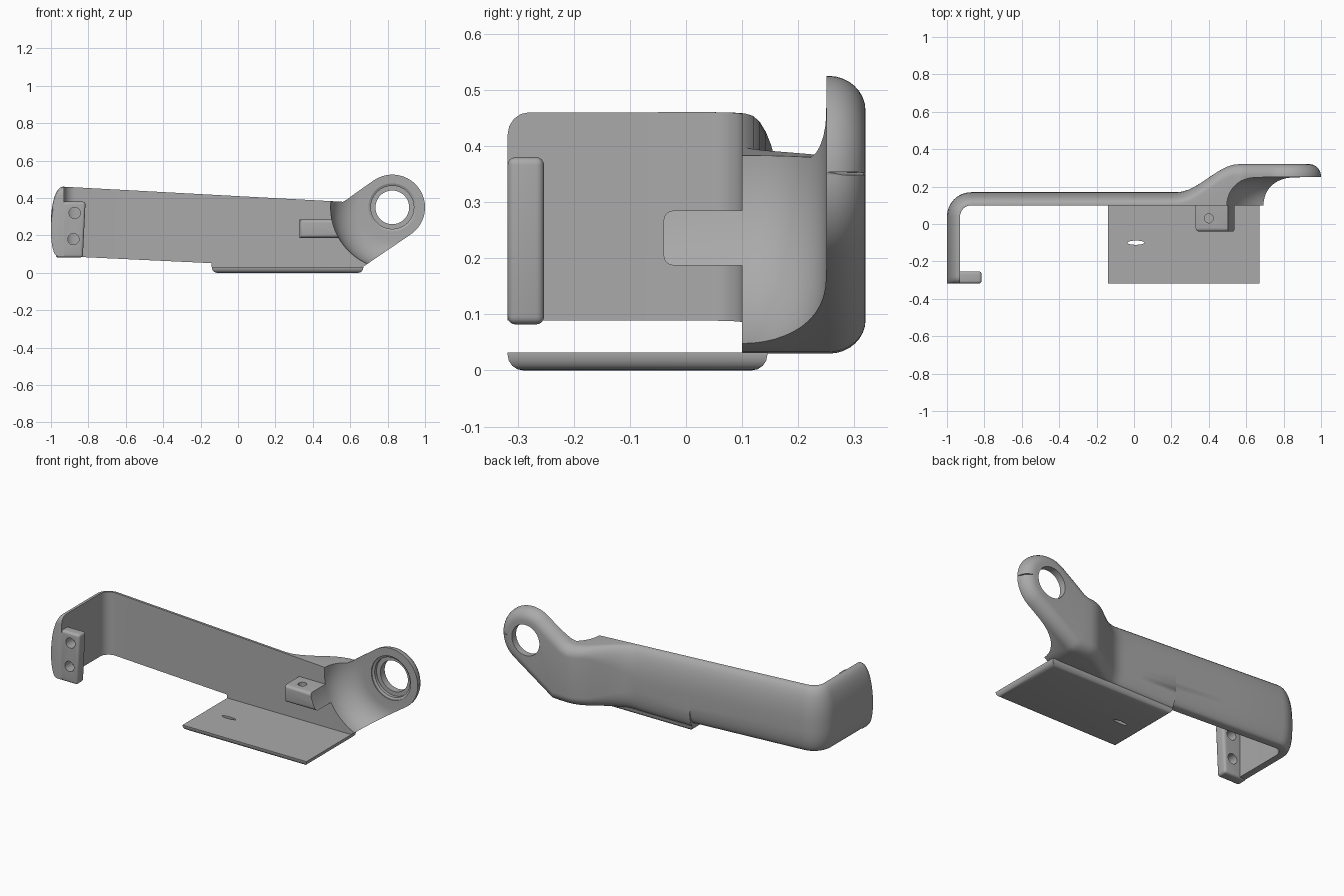
import bpy, bmesh, math
from mathutils import Vector, Matrix

if "Cube" in bpy.data.objects:
    bpy.data.objects.remove(bpy.data.objects["Cube"])

grey = bpy.data.materials.new("warm_grey_metal")
grey.diffuse_color = (0.40, 0.40, 0.40, 1)
grey.use_nodes = True
grey.node_tree.nodes["Principled BSDF"].inputs["Base Color"].default_value = grey.diffuse_color
RX, RZ, RR = 0.825, 0.35, 0.175      # eye ring centre and radius


def make(name, bm):
    bmesh.ops.remove_doubles(bm, verts=bm.verts, dist=1e-5)
    bmesh.ops.recalc_face_normals(bm, faces=bm.faces)
    me = bpy.data.meshes.new(name)
    bm.to_mesh(me)
    bm.free()
    ob = bpy.data.objects.new(name, me)
    bpy.context.collection.objects.link(ob)
    me.materials.append(grey)
    return ob


def box(name, lo, hi, bevel=0.0, pick=lambda e: True, seg=4):
    bm = bmesh.new()
    bmesh.ops.create_cube(bm, size=1)
    for v in bm.verts:
        v.co = [l + (c + 0.5) * (h - l) for c, l, h in zip(v.co, lo, hi)]
    if bevel:
        bmesh.ops.bevel(bm, geom=[e for e in bm.edges if pick(e)], offset=bevel,
                        segments=seg, profile=0.5, affect='EDGES')
    return make(name, bm)


def lathe_y(name, profile, x, z, n=64):
    """Solid turned about an axis parallel to y, from (radius, y) points."""
    bm = bmesh.new()
    rings = [[bm.verts.new((x + r * math.cos(2 * math.pi * i / n), y,
                            z + r * math.sin(2 * math.pi * i / n))) for i in range(n)]
             for r, y in profile]
    for a, b in zip(rings, rings[1:]):
        for i in range(n):
            bm.faces.new((a[i], a[(i + 1) % n], b[(i + 1) % n], b[i]))
    bm.faces.new(rings[0])
    bm.faces.new(rings[-1])
    return make(name, bm)


def cut(ob, cutter):
    m = ob.modifiers.new("cut", 'BOOLEAN')
    m.operation, m.solver, m.object = 'DIFFERENCE', 'EXACT', cutter
    bpy.context.view_layer.objects.active = ob
    bpy.ops.object.modifier_apply(modifier=m.name)


def finish(ob, angle=35):
    bpy.ops.object.select_all(action='DESELECT')
    ob.select_set(True)
    bpy.context.view_layer.objects.active = ob
    bpy.ops.object.shade_smooth_by_angle(angle=math.radians(angle))


def top_z(x):
    return 0.41 - 0.054 * x


def bottom_z(x):
    return 0.03 if x > -0.142 else 0.045 - 0.047 * x


# --- arm: stations along the bent bar, each with its own rounded back ---
# station: top inner point, bottom inner point, outward direction, thickness,
# top / bottom edge normals, (inset, depth) of the top and bottom rounding
S = []
UP = Vector((0, 0, 1))
BAR = ((0.19, 0.062), (0.13, 0.035))


def bar(x, y, d, zt=None, thick=0.07, rnd=BAR):
    S.append((Vector((x, y, zt or top_z(x))), Vector((x, y, bottom_z(x))),
              Vector(d), thick, UP, -UP, rnd))


for i in range(5):                       # rounded free end of the flange
    a = math.radians(90 * i / 4)
    bar(-0.93, -0.28 - 0.038 * math.cos(a), (-1, 0, 0), 0.42 + 0.04 * math.sin(a))
for i in range(9):                       # left bend
    a = math.radians(180 - 90 * i / 8)
    d = Vector((math.cos(a), math.sin(a), 0))
    bar(-0.87 + 0.06 * d.x, 0.04 + 0.06 * d.y, d)
for x in (-0.5, -0.143, -0.141, 0.1, 0.2):
    bar(x, 0.10, (0, 1, 0))
for i in range(1, 13):                   # S-shaped shoulder
    x = 0.2 + 0.36 * i / 12
    t = min(1, max(0, (x - 0.23) / 0.33))
    t = t * t * (3 - 2 * t)
    k = min(1, (x - 0.2) / 0.25)
    rnd = ((0.19 - 0.13 * k, 0.062), (0.13 - 0.07 * k, 0.035 + 0.03 * k))
    bar(x, 0.10, (0, 1, 0), None, 0.07 + 0.15 * t, rnd)


def normal(deg):
    return Vector((math.cos(math.radians(deg)), 0, math.sin(math.radians(deg))))


EYE = ((0.062, 0.066), (0.062, 0.066))
S.append((Vector((0.58, 0.1, 0.39)), Vector((0.62, 0.1, 0.03)), Vector((0, 1, 0)), 0.22,
          normal(115), normal(-85), EYE))
S.append((Vector((0.62, 0.1, 0.42)), Vector((0.67, 0.1, 0.033)), Vector((0, 1, 0)), 0.22,
          normal(125), normal(-68), EYE))
C = Vector((RX, 0.1, RZ))
for i in range(25):                      # round eye end
    f = 1 - i / 24 * 0.99
    nt, nb = normal(125 * f), normal(-56 * f)
    S.append((C + RR * nt, C + RR * nb, Vector((0, 1, 0)), 0.22, nt, nb, EYE))

K = 8
bm = bmesh.new()
loops = []
for ti, bi, d, th, nt, nb, (rt, rb) in S:
    pts = [ti]
    for p, n, (a, b), order in ((ti, nt, rt, range(K + 1)), (bi, nb, rb, range(K, -1, -1))):
        for k in order:
            q = math.pi / 2 * k / K
            pts.append(p + d * (th - b * (1 - math.sin(q))) - n * a * (1 - math.cos(q)))
    pts.append(bi)
    loops.append([bm.verts.new(p) for p in pts])
for a, b in zip(loops, loops[1:]):
    for i in range(len(a)):
        j = (i + 1) % len(a)
        bm.faces.new((a[i], a[j], b[j], b[i]))
bm.faces.new(loops[0])
bm.faces.new(loops[-1])
arm = make("bent_arm", bm)

# --- tab on the inside of the arm, with an upright hole ---
tab = box("inner_tab", (0.33, -0.04, 0.187), (0.58, 0.12, 0.285), 0.018,
          lambda e: all(v.co.y < 0 for v in e.verts))
pin = lathe_y("pin_cutter", [(0.024, -0.1), (0.024, 0.1)], 0, 0, 24)
pin.data.transform(Matrix.Translation((0.40, 0.03, 0.25)) @ Matrix.Rotation(math.pi / 2, 4, 'X'))
cut(tab, pin)

# --- concave scoop in front of the eye, cutting arm and tab alike ---
arc = [(0.18 + 0.15 * math.cos(math.pi / 2 * i / 12), 0.10 + 0.15 * math.sin(math.pi / 2 * i / 12))
       for i in range(13)]
scoop = lathe_y("scoop_cutter", [(0.33, -0.2)] + arc, RX, RZ, 96)
cut(arm, scoop)
cut(tab, scoop)

# --- stepped hole through the eye ---
hole = lathe_y("eye_cutter", [(0.128, 0.2), (0.128, 0.256), (0.115, 0.262), (0.115, 0.28),
                              (0.09, 0.28), (0.09, 0.4)], RX, RZ)
cut(arm, hole)

# --- floor plate with rounded underside and a slot ---
plate = box("floor_plate", (-0.14, -0.318, 0), (0.67, 0.145, 0.032), 0.028,
            lambda e: all(v.co.z < 0.01 for v in e.verts))
slot = lathe_y("slot_cutter", [(0.045, -0.1), (0.045, 0.1)], 0, 0, 32)
slot.data.transform(Matrix.Translation((0.01, -0.1, 0.02)) @ Matrix.Diagonal((1, 0.25, 1, 1))
                    @ Matrix.Rotation(math.pi / 2, 4, 'X'))
cut(plate, slot)

# --- clip block on the flange, with two screw holes ---
clip = box("end_clip", (-0.96, -0.318, 0.082), (-0.815, -0.253, 0.38), 0.014)
for v in clip.data.vertices:
    v.co.x += 0.05 * (v.co.z - 0.38)
screws = [lathe_y("screw_cutter", [(0.03, -0.5), (0.03, 0)], x, z, 32)
          for x, z in ((-0.873, 0.32), (-0.88, 0.18))]
for s in screws:
    cut(clip, s)

for c in [pin, scoop, hole, slot] + screws:
    bpy.data.objects.remove(c)
for ob in (arm, tab, plate, clip):
    finish(ob)
